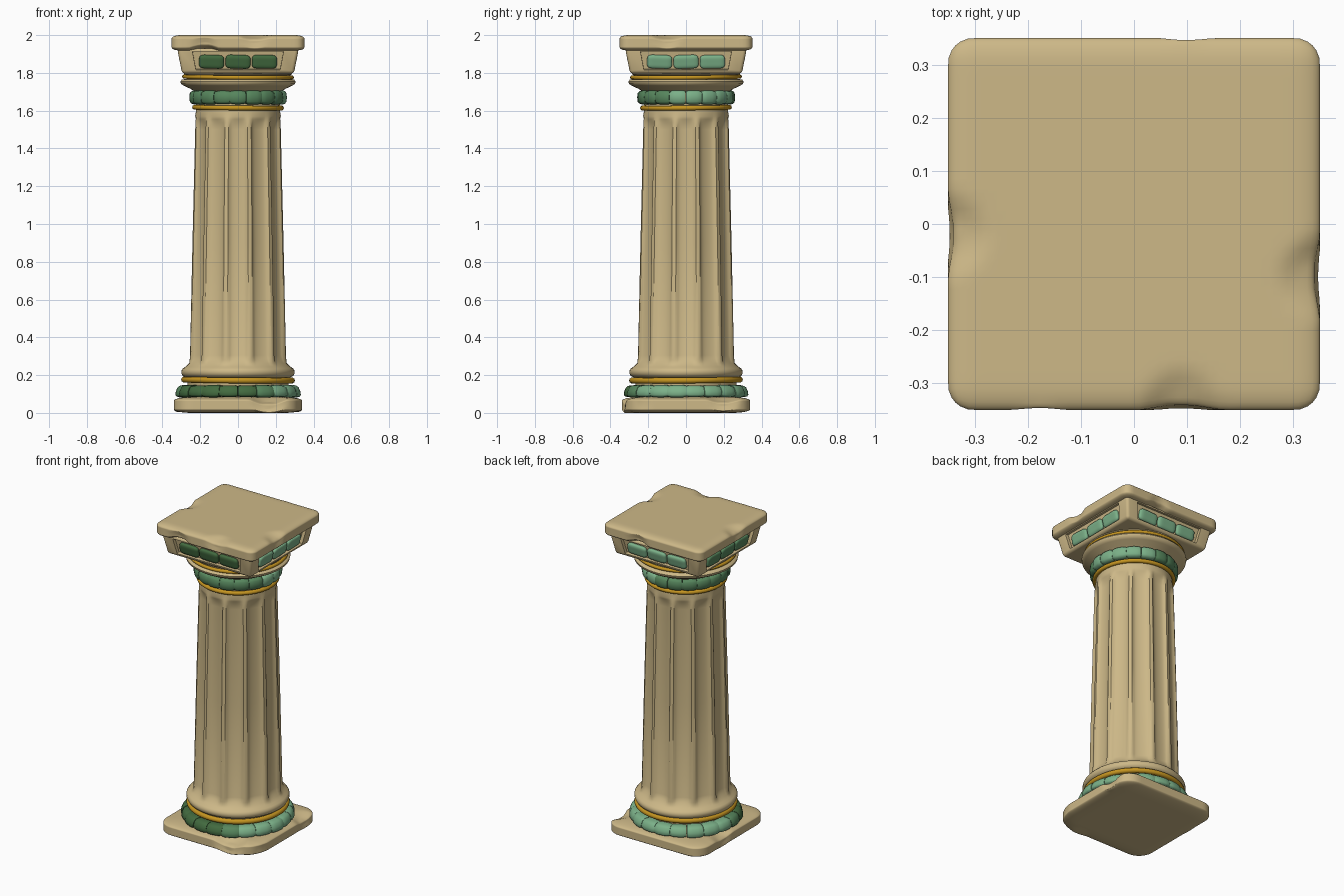
import bpy, bmesh, math, random
from mathutils import Vector, Matrix

random.seed(4)
if "Cube" in bpy.data.objects:
    bpy.data.objects.remove(bpy.data.objects["Cube"])


def material(name, rgb):
    m = bpy.data.materials.new(name)
    m.use_nodes = True
    m.diffuse_color = (*rgb, 1)
    bsdf = m.node_tree.nodes["Principled BSDF"]
    bsdf.inputs["Base Color"].default_value = (*rgb, 1)
    bsdf.inputs["Roughness"].default_value = 0.8
    return m


STONE = material("sandstone", (0.61, 0.48, 0.245))
GOLD = material("gold", (0.56, 0.3, 0.015))
DARK = material("dark green", (0.055, 0.145, 0.05))
MID = material("mid green", (0.095, 0.24, 0.11))
LIGHT = material("light green", (0.2, 0.44, 0.25))


def finish(bm, name, mats, angle=40):
    bmesh.ops.recalc_face_normals(bm, faces=bm.faces)
    mesh = bpy.data.meshes.new(name)
    bm.to_mesh(mesh)
    bm.free()
    for m in mats:
        mesh.materials.append(m)
    ob = bpy.data.objects.new(name, mesh)
    bpy.context.collection.objects.link(ob)
    bpy.ops.object.select_all(action="DESELECT")
    bpy.context.view_layer.objects.active = ob
    ob.select_set(True)
    bpy.ops.object.shade_smooth_by_angle(angle=math.radians(angle))


def rounded_box(half, radius, cuts):
    """Gridded box whose edges are rounded by the given radius on each axis."""
    bm = bmesh.new()
    bmesh.ops.create_cube(bm, size=2)
    bmesh.ops.subdivide_edges(bm, edges=bm.edges, cuts=cuts, use_grid_fill=True)
    for v in bm.verts:
        p = Vector(c * h for c, h in zip(v.co, half))
        inner = Vector(max(r - h, min(h - r, c)) for c, h, r in zip(p, half, radius))
        u = Vector(d / r for d, r in zip(p - inner, radius))
        if u.length > 0:
            u *= max(abs(c) for c in u) / u.length
        v.co = inner + Vector(c * r for c, r in zip(u, radius))
    return bm


def slab(name, half, corner, z, dents):
    """Worn square slab; each dent is (x, y, z side, reach, depth)."""
    bm = rounded_box(half, (corner, corner, 0.02), 36)
    for x, y, side, reach, depth in dents:
        spot = Vector((x, y, side * half[2]))
        push = Vector((-x * 0.6, -y * 0.6, -side * 0.3)).normalized()
        for v in bm.verts:
            near = max(0, 1 - (v.co - spot).length / reach)
            v.co += push * depth * min(1, near * 1.6)
            v.co.z = max(-half[2], min(half[2], v.co.z))
    bmesh.ops.translate(bm, verts=bm.verts, vec=(0, 0, z))
    finish(bm, name, [STONE], 60)


def lathe(name, profile, mat, segments=96, flutes=0, depth=0.0):
    """Turn (radius, height, flute strength) rows about z."""
    bm = bmesh.new()
    rows = []
    for r, z, strength in profile:
        row = []
        for i in range(segments):
            a = math.tau * i / segments
            cut = abs((i * flutes / segments + 0.5) % 1 - 0.5) * 2
            hollow = math.sqrt(max(0, 1 - (cut / 0.8) ** 2)) * depth * strength
            row.append(bm.verts.new(((r - hollow) * math.cos(a), (r - hollow) * math.sin(a), z)))
        rows.append(row)
    for low, high in zip(rows, rows[1:]):
        for i in range(segments):
            j = (i + 1) % segments
            bm.faces.new((low[i], low[j], high[j], high[i]))
    for row in (rows[0], rows[-1]):
        bm.faces.new(row)
    finish(bm, name, [mat], 50)


def gold_ring(name, radius, z, thick):
    tilt = 0.008
    bpy.ops.mesh.primitive_torus_add(major_radius=radius, minor_radius=thick,
                                     major_segments=72, minor_segments=10,
                                     location=(0, 0, z), rotation=(tilt, tilt, 0))
    ob = bpy.context.object
    ob.name = name
    ob.data.materials.append(GOLD)
    bpy.ops.object.shade_smooth()


def tile_ring(name, count, radius, bulge, z, height, slope, shade):
    """Ring of tightly packed pillow tiles, coloured by direction."""
    bm = bmesh.new()
    steps, sides = 6, 14
    for k in range(count):
        start = math.tau * k / count
        width = math.tau / count * random.uniform(0.97, 1)
        scale = random.uniform(0.94, 1.04)
        slot = shade(math.degrees(start + width / 2) % 360)
        rows = []
        for s in range(steps + 1):
            a = start + width * s / steps
            swell = scale * (0.88 if s in (0, steps) else 0.98 if s in (1, steps - 1) else 1)
            row = []
            for q in range(sides):
                t = math.tau * q / sides
                c, w = math.cos(t), math.sin(t)
                h = height / 2 * swell * math.copysign(abs(w) ** 0.6, w)
                r = radius + bulge * swell * math.copysign(abs(c) ** 0.6, c) - slope * h
                row.append(bm.verts.new((r * math.cos(a), r * math.sin(a), z + h)))
            rows.append(row)
        faces = [bm.faces.new(rows[0]), bm.faces.new(rows[-1])]
        for low, high in zip(rows, rows[1:]):
            for q in range(sides):
                n = (q + 1) % sides
                faces.append(bm.faces.new((low[q], low[n], high[n], high[q])))
        for f in faces:
            f.material_index = slot
    finish(bm, name, [DARK, MID, LIGHT], 50)


# Square base and top slabs
slab("plinth", (0.34, 0.34, 0.042), 0.1, 0.042,
     [(0.17, -0.34, 1, 0.11, 0.03), (-0.34, 0.1, 1, 0.09, 0.02), (0.34, 0.2, 1, 0.09, 0.02),
      (0.31, -0.31, 0, 0.13, 0.025)])
slab("top_slab", (0.352, 0.352, 0.041), 0.048, 1.959,
     [(-0.35, -0.02, 1, 0.08, 0.017), (0.35, -0.1, 1, 0.08, 0.018),
      (0.09, -0.35, 1, 0.08, 0.016), (-0.18, -0.35, -1, 0.08, 0.02), (0.1, 0.35, -1, 0.08, 0.02)])

# Fluted shaft with its foot collar and neck
lathe("shaft", [(0.26, 0.07, 0), (0.27, 0.185, 0), (0.292, 0.195, 0), (0.3, 0.21, 0),
                (0.299, 0.226, 0), (0.29, 0.237, 0), (0.275, 0.246, 0), (0.264, 0.262, 0.15),
                (0.262, 0.28, 0.65), (0.26, 0.305, 1), (0.247, 0.9, 1), (0.232, 1.5, 1),
                (0.231, 1.535, 0.75), (0.229, 1.555, 0.3), (0.227, 1.57, 0),
                (0.222, 1.6, 0), (0.22, 1.71, 0)], STONE, 144, 12, 0.023)

# Round mouldings under the capital
lathe("capital_moulding", [(0.21, 1.69, 0), (0.235, 1.705, 0), (0.25, 1.715, 0),
                           (0.285, 1.731, 0), (0.302, 1.742, 0), (0.305, 1.755, 0),
                           (0.297, 1.765, 0), (0.272, 1.768, 0), (0.272, 1.785, 0),
                           (0.285, 1.792, 0), (0.29, 1.82, 0)], STONE)

gold_ring("foot_gold_ring", 0.285, 0.174, 0.016)
gold_ring("neck_gold_ring", 0.23, 1.616, 0.013)
gold_ring("capital_gold_ring", 0.285, 1.778, 0.011)

# Green tile rings, darker around the front
tile_ring("foot_tiles", 20, 0.283, 0.047, 0.115, 0.066, 0.3,
          lambda a: 0 if 200 < a < 285 else 1 if 180 < a < 300 else 2)
tile_ring("neck_tiles", 18, 0.22, 0.04, 1.67, 0.076, 0,
          lambda a: 2 if a < 80 or a > 345 else 1)

# Flared square capital block with a sunken panel on each side
bm = bmesh.new()
bmesh.ops.create_cube(bm, size=1)
for v in bm.verts:
    side = 0.322 if v.co.z > 0 else 0.296
    v.co = Vector((math.copysign(side, v.co.x), math.copysign(side, v.co.y),
                   1.93 if v.co.z > 0 else 1.796))
bm.normal_update()
outer_edges = list(bm.edges)
for f in [f for f in bm.faces if abs(f.normal.z) < 0.7]:
    bmesh.ops.inset_individual(bm, faces=[f], thickness=0.027)
    normal = f.normal.copy()
    across = Vector((0, 0, 1)).cross(normal).normalized()
    for v in f.verts:
        v.co -= across * across.dot(v.co) * 0.2
    floor = bmesh.ops.extrude_discrete_faces(bm, faces=[f])["faces"][0]
    for v in floor.verts:
        v.co -= normal * 0.02
bmesh.ops.bevel(bm, geom=outer_edges, offset=0.022, segments=4, profile=0.5,
                affect="EDGES", clamp_overlap=True)
finish(bm, "capital_block", [STONE])

# Three tiles in each panel, dark on the front
for k, (side, mat) in enumerate([("front", DARK), ("left", LIGHT), ("back", LIGHT), ("right", MID)]):
    for n in (-1, 0, 1):
        bm = rounded_box((0.066, 0.016, 0.036), (0.025, 0.012, 0.02), 9)
        lean = Matrix.Rotation(math.radians(12), 4, "X")
        turn = Matrix.Rotation(k * math.pi / 2, 4, "Z")
        wobble = Matrix.Rotation(random.uniform(-0.04, 0.04), 4, "Y")
        place = Matrix.Translation((n * 0.14, -0.292, 1.859))
        bmesh.ops.transform(bm, matrix=turn @ place @ lean @ wobble, verts=bm.verts)
        finish(bm, f"{side}_panel_tile_{n + 2}", [mat])
